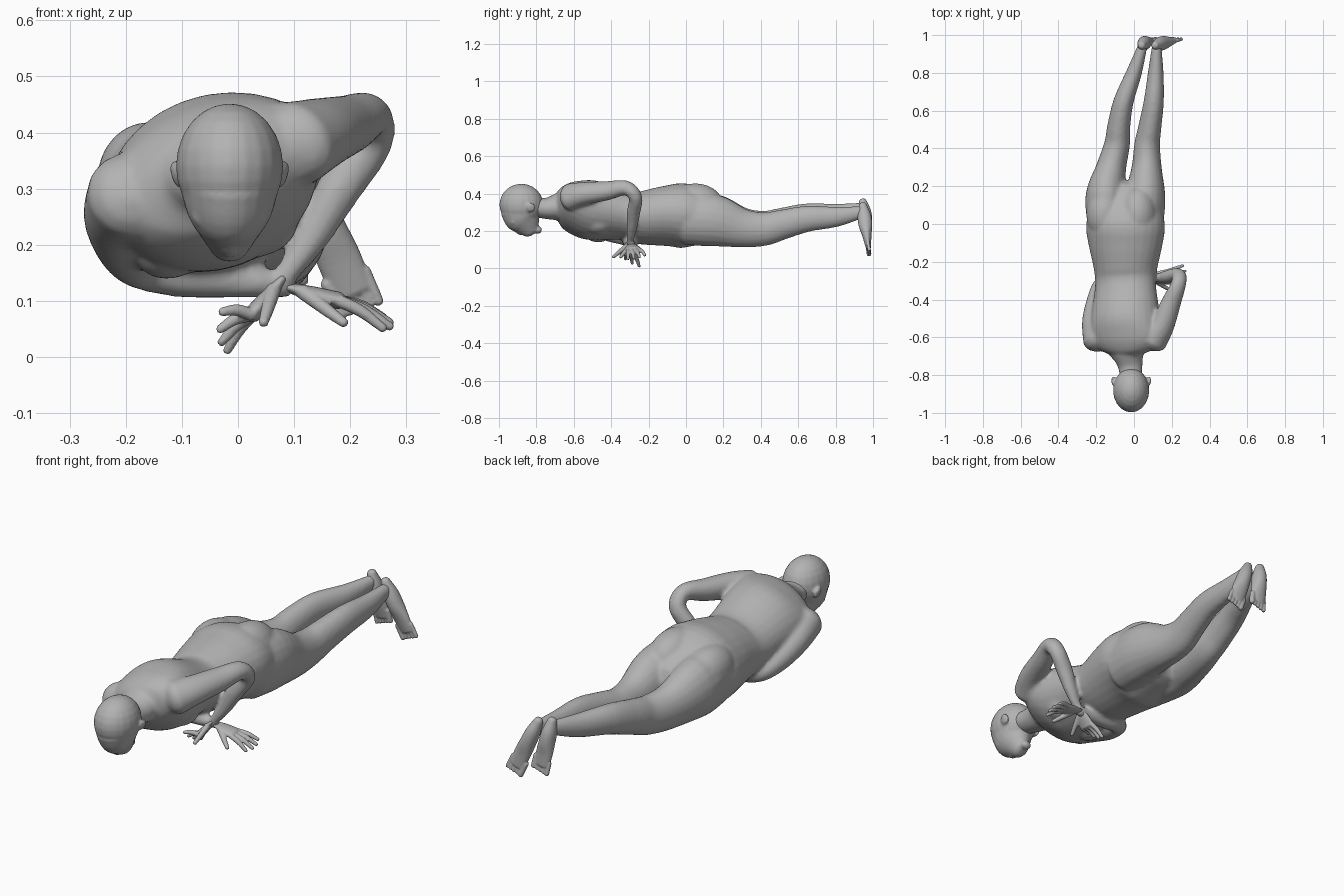
import bpy, bmesh, math
from mathutils import Vector, Matrix

cube = bpy.data.objects.get("Cube")
if cube:
    bpy.data.objects.remove(cube, do_unlink=True)

grey = (.45, .45, .45, 1)
skin = bpy.data.materials.new("matte grey")
skin.use_nodes = True
skin.diffuse_color = grey
skin.node_tree.nodes["Principled BSDF"].inputs["Base Color"].default_value = grey

X, Y, Z = Vector((1, 0, 0)), Vector((0, 1, 0)), Vector((0, 0, 1))


def smooth_path(rings, steps=4):
    """Catmull-Rom curve through the rings."""
    r = [Vector(ring) for ring in rings]
    r = [r[0] * 2 - r[1]] + r + [r[-1] * 2 - r[-2]]
    path = []
    for before, start, stop, after in zip(r, r[1:], r[2:], r[3:]):
        for step in range(steps):
            f = step / steps
            enter, leave = (stop - before) / 2, (after - start) / 2
            hermite = start.lerp(stop, f * f * (3 - 2 * f))
            path.append(hermite + enter * f * (1 - f) ** 2 - leave * f * f * (1 - f))
    return path + [r[-2]]


def loft(bm, rings, side_axis=X, sides=20):
    """Tube of rings (x, y, z, half width, half depth, roll) with rounded ends."""
    path = smooth_path(rings)
    last = len(path) - 1
    loops = []

    def add_loop(centre, u, v, scale):
        angles = [math.tau * j / sides for j in range(sides)]
        loops.append([bm.verts.new(centre + (u * math.cos(a) + v * math.sin(a)) * scale)
                      for a in angles])

    for i, ring in enumerate(path):
        centre = Vector(ring[:3])
        ahead, behind = path[min(i + 1, last)], path[max(i - 1, 0)]
        along = (Vector(ahead[:3]) - Vector(behind[:3])).normalized()
        u = (side_axis - along * side_axis.dot(along)).normalized()
        u = Matrix.Rotation(math.radians(ring[5]), 3, along) @ u
        v = along.cross(u) * ring[4]
        u = u * ring[3]
        cap = along * min(ring[3], ring[4]) * .6
        if i == 0:
            add_loop(centre - cap, u, v, .4)
            add_loop(centre - cap * .6, u, v, .8)
        add_loop(centre, u, v, 1)
        if i == last:
            add_loop(centre + cap * .6, u, v, .8)
            add_loop(centre + cap, u, v, .4)
    for low, high in zip(loops, loops[1:]):
        for j in range(sides):
            k = (j + 1) % sides
            bm.faces.new((low[j], low[k], high[k], high[j]))
    bm.faces.new(loops[0][::-1])
    bm.faces.new(loops[-1])


def tube(bm, points, radii, side_axis=X, flat=1, sides=20):
    """Limb through points, with one radius for each."""
    loft(bm, [(*p, r, r * flat, 0) for p, r in zip(points, radii)], side_axis, sides)


def blob(bm, centre, radii, turn=0):
    place = (Matrix.Translation(centre) @ Matrix.Rotation(math.radians(turn), 4, "Y")
             @ Matrix.Diagonal((*radii, 1)))
    bmesh.ops.create_uvsphere(bm, u_segments=20, v_segments=12, radius=1, matrix=place)


def finish(bm, name, voxel, rounds):
    """Fuse overlapping volumes into one skin."""
    bmesh.ops.recalc_face_normals(bm, faces=bm.faces)
    mesh = bpy.data.meshes.new(name)
    bm.to_mesh(mesh)
    bm.free()
    mesh.materials.append(skin)
    part = bpy.data.objects.new(name, mesh)
    bpy.context.collection.objects.link(part)
    fuse = part.modifiers.new("fuse", "REMESH")
    fuse.mode = "VOXEL"
    fuse.voxel_size = voxel
    fuse.use_smooth_shade = True
    relax = part.modifiers.new("relax", "SMOOTH")
    relax.factor = .5
    relax.iterations = rounds


# Torso: rolled at the shoulders, nearly level at the hips
body = bmesh.new()
torso = [(-.69, .33, .09, .07), (-.66, .33, .16, .1), (-.6, .325, .2, .13),
         (-.5, .31, .19, .155), (-.33, .28, .165, .125), (-.24, .27, .17, .14),
         (-.1, .28, .2, .16), (0, .28, .21, .17), (.15, .255, .18, .12)]
loft(body, [(-.045, y, z, wide, deep, 18 * y - 12) for y, z, wide, deep in torso], sides=28)

# Neck, chest and seat
tube(body, [(-.015, -.82, .33), (-.02, -.75, .32), (-.035, -.67, .33)], (.06, .066, .09),
     flat=.86)
for x, chest_z, seat_z in ((-.12, .2, .305), (.04, .24, .34)):
    blob(body, (x, -.47, chest_z), (.07, .08, .06), -22)
    blob(body, (x * 1.1 - .02, .05, seat_z), (.1, .15, .115), -12)

# Legs: one shared profile, each with its own sideways bend and lift
leg = [(0, .265, .14), (.15, .255, .14), (.3, .215, .105), (.42, .21, .09),
       (.52, .235, .08), (.65, .265, .07), (.8, .275, .055), (.94, .3, .034)]
right_bend = (-.14, -.15, -.12, -.09, -.08, -.055, 0, .045)
left_bend = (.05, .06, .067, .07, .085, .105, .115, .12)
for bend, lift in ((right_bend, .02), (left_bend, 0)):
    loft(body, [(x, y, z + lift * y, deep * .76, deep, 0)
                for x, (y, z, deep) in zip(bend, leg)])

# Left arm with raised elbow, right arm folded beneath the chest
arm_radii = (.08, .066, .055, .042, .04, .04, .03, .02)
tube(body, [(.1, -.62, .38), (.15, -.54, .4), (.195, -.42, .415), (.235, -.32, .43),
            (.235, -.27, .38), (.18, -.28, .3), (.13, -.29, .21), (.08, -.3, .14)],
     arm_radii, X - Z * .7, .9)
tube(body, [(-.19, -.62, .29), (-.21, -.52, .25), (-.2, -.42, .2), (-.18, -.33, .165),
            (-.13, -.3, .15), (-.08, -.3, .145), (.02, -.3, .135), (.09, -.29, .125)],
     arm_radii, Z)
finish(body, "body", .009, 8)

# Head, face down: skull, jaw, nose, lips and chin
head = bmesh.new()
middle = -.015
blob(head, (middle, -.88, .34), (.096, .118, .112))
tube(head, [(middle, -.88, .31), (middle, -.87, .27), (middle, -.85, .235), (middle, -.83, .2)],
     (.088, .08, .06, .038), flat=1.26)
tube(head, [(middle, -.92, .22), (middle, -.9, .2), (middle, -.88, .193)],
     (.01, .014, .018), sides=12)
blob(head, (middle, -.83, .195), (.026, .013, .012))
blob(head, (middle, -.79, .205), (.026, .02, .02))

# Brows, eyes and ears
for side in (-1, 1):
    blob(head, (middle + side * .04, -.925, .24), (.03, .014, .014), side * -25)
    blob(head, (middle + side * .036, -.905, .226), (.016, .01, .01))
    blob(head, (middle + side * .094, -.83, .325), (.01, .025, .026), side * 15)
finish(head, "head", .006, 6)


# Feet, soles facing back and toes hanging down
def foot(name, heel, ball, big_toe):
    bm = bmesh.new()
    heel, ball = Vector(heel), Vector(ball)
    outline = [(.02, .02), (.032, .036), (.036, .036), (.04, .024), (.037, .015)]
    loft(bm, [(*heel.lerp(ball, i / 4), wide, deep, 0)
              for i, (wide, deep) in enumerate(outline)])
    for i in range(5):
        across = (i - 2) * .017
        radius = .013 if i == big_toe else .0095
        root = ball + X * across + Z * across * .35
        drop = (ball - heel) * .13
        tube(bm, [root - drop, root, root + drop], [radius] * 3, sides=10)
    finish(bm, name, .004, 2)


foot("left_foot", (.11, .945, .34), (.205, .975, .115), 0)
foot("right_foot", (.04, .945, .36), (.075, .975, .15), 4)


# Hands: fingertips fan along an arc between the first and last finger
def hand(name, wrist, knuckles, first_tip, last_tip, thumb_tip):
    bm = bmesh.new()
    wrist, knuckles, first_tip, last_tip, thumb_tip = map(
        Vector, (wrist, knuckles, first_tip, last_tip, thumb_tip))
    reach = knuckles - wrist
    tube(bm, [wrist, wrist.lerp(knuckles, .5), knuckles], (.022, .036, .042), Y, .38)
    for i in range(4):
        root = knuckles + Y * (i - 1.5) * .02
        tip = first_tip.lerp(last_tip, i / 3) + reach * .15 * math.sin(math.pi * i / 3)
        tube(bm, [root, root.lerp(tip, .5) + Z * .006, tip], (.012, .011, .008), Y, sides=10)
    root = wrist + reach * .3 - Y * .015
    tube(bm, [root, root.lerp(thumb_tip, .55), thumb_tip], (.014, .012, .009), sides=10)
    finish(bm, name, .004, 2)


hand("left_hand", (.08, -.3, .14), (.025, -.305, .075),
     (-.03, -.36, .08), (-.02, -.25, .01), (.045, -.39, .06))
hand("right_hand", (.085, -.29, .125), (.18, -.28, .1),
     (.26, -.31, .05), (.26, -.22, .07), (.19, -.35, .06))
